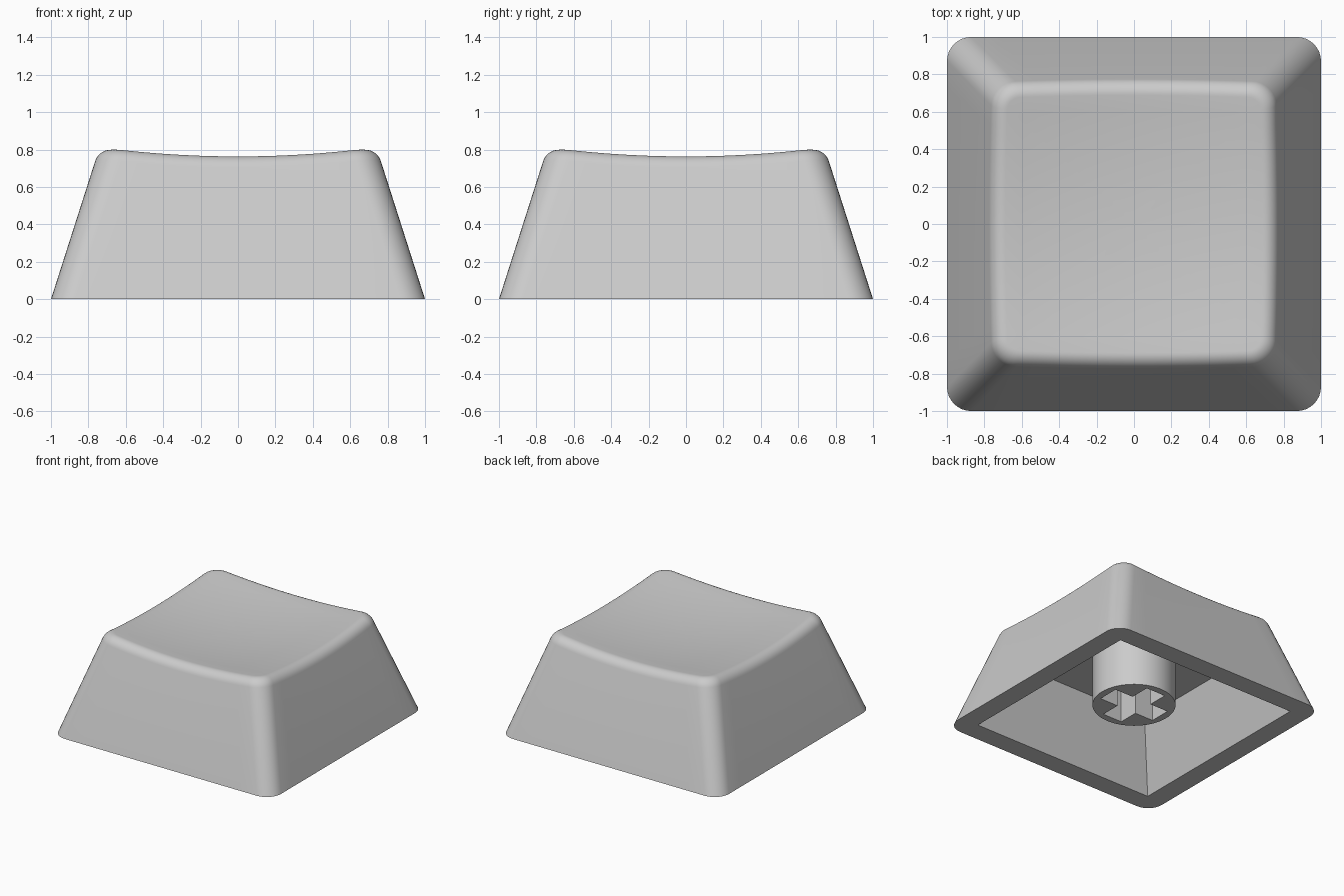
import bpy, bmesh, math
from mathutils import Vector

if "Cube" in bpy.data.objects:
    bpy.data.objects.remove(bpy.data.objects["Cube"])

SIDE, CORNER = 12, 8          # segments per straight edge and per corner
TAPER, RADIUS, FILLET = 0.32, 0.13, 0.065

grey = bpy.data.materials.new("light_grey")
grey.diffuse_color = (0.6, 0.6, 0.6, 1)
grey.use_nodes = True
grey.node_tree.nodes["Principled BSDF"].inputs["Base Color"].default_value = grey.diffuse_color


def dish(x, y):
    """Height of the scooped top."""
    return 0.719 + 0.092 * (x * x + y * y)


def outline(q, i, half, r):
    """Point i on quarter q of a rounded square."""
    c = half - r
    if i < SIDE:
        x, y = half, -c + 2 * c * i / SIDE
    else:
        a = math.pi / 2 * (i - SIDE) / CORNER
        x, y = c + r * math.cos(a), c + r * math.sin(a)
    for _ in range(q):
        x, y = -y, x
    return x, y


def on_side(q, i, z):
    return Vector((*outline(q, i, 1 - TAPER * z, RADIUS), z))


def column(q, i):
    """Section of the shell, from the top inwards out, down, and into the cavity."""
    z = 0.78
    for _ in range(6):
        z = dish(*outline(q, i, 1 - TAPER * z, RADIUS))
    edge = on_side(q, i, z)
    low = on_side(q, i, z - FILLET)
    x, y = outline(q, i, 1 - TAPER * z - FILLET, RADIUS - FILLET)
    pts = [Vector((x * s, y * s, dish(x * s, y * s))) for s in (0.15, 0.3, 0.45, 0.6, 0.75, 0.88)]
    top = Vector((x, y, dish(x, y)))
    for k in range(9):        # rounded top edge
        t, w = k / 8, 0.77
        a, b, c = (1 - t) ** 2, 2 * w * t * (1 - t), t * t
        pts.append((top * a + edge * b + low * c) / (a + b + c))
    pts.append(on_side(q, i, 0))
    pts.append(Vector((*outline(q, i, 0.835, 0), 0)))
    pts.append(Vector((*outline(q, i, 0.65, 0), 0.53)))
    return pts


def finish(obj, bm, angle):
    bmesh.ops.remove_doubles(bm, verts=bm.verts, dist=1e-5)
    bmesh.ops.recalc_face_normals(bm, faces=bm.faces)
    bm.to_mesh(obj.data)
    bm.free()
    obj.data.materials.clear()
    obj.data.materials.append(grey)
    bpy.ops.object.select_all(action='DESELECT')
    obj.select_set(True)
    bpy.context.view_layer.objects.active = obj
    bpy.ops.object.shade_smooth_by_angle(angle=math.radians(angle))


# Hollow cap shell
bm = bmesh.new()
cols = [[bm.verts.new(p) for p in column(q, i)]
        for q in range(4) for i in range(SIDE + CORNER)]
centre = bm.verts.new((0, 0, dish(0, 0)))
for n, a in enumerate(cols):
    b = cols[(n + 1) % len(cols)]
    bm.faces.new((centre, a[0], b[0]))
    for k in range(len(a) - 1):
        bm.faces.new((a[k], a[k + 1], b[k + 1], b[k]))
bm.faces.new([c[-1] for c in cols])      # cavity ceiling
mesh = bpy.data.meshes.new("cap_shell")
shell = bpy.data.objects.new("cap_shell", mesh)
bpy.context.collection.objects.link(shell)
finish(shell, bm, 30)

# Round stem with a cross-shaped socket
curve = bpy.data.curves.new("stem", 'CURVE')
curve.dimensions = '2D'
curve.fill_mode = 'BOTH'
curve.extrude = 0.2225
w, a = 0.088, 0.255
circle = [(0.313 * math.cos(t * math.pi / 32), 0.313 * math.sin(t * math.pi / 32)) for t in range(64)]
cross = []
for q in range(4):
    for x, y in ((a, -w), (a, w), (w, w)):
        for _ in range(q):
            x, y = -y, x
        cross.append((x, y))
for loop in (circle, cross):
    s = curve.splines.new('POLY')
    s.points.add(len(loop) - 1)
    for p, (x, y) in zip(s.points, loop):
        p.co = (x, y, 0, 1)
    s.use_cyclic_u = True
stem = bpy.data.objects.new("stem", curve)
bpy.context.collection.objects.link(stem)
stem.location.z = 0.115 + 0.2225
bpy.ops.object.select_all(action='DESELECT')
stem.select_set(True)
bpy.context.view_layer.objects.active = stem
bpy.ops.object.convert(target='MESH')
stem = bpy.context.view_layer.objects.active
bm = bmesh.new()
bm.from_mesh(stem.data)
finish(stem, bm, 30)
